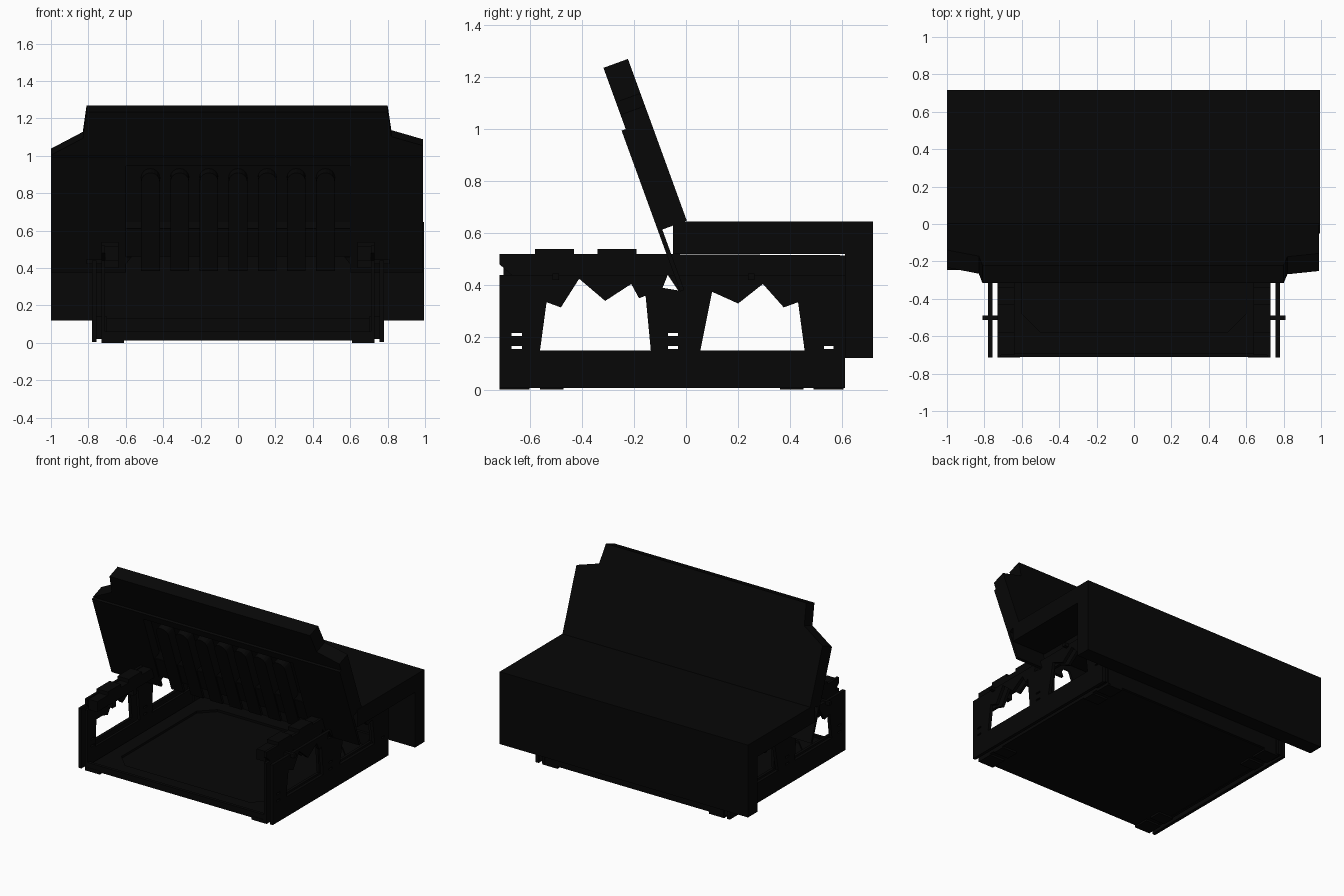
import bpy
import math
from mathutils import Matrix

if "Cube" in bpy.data.objects:
    bpy.data.objects.remove(bpy.data.objects["Cube"])

COLOR = (0.002, 0.002, 0.002, 1)
black = bpy.data.materials.new("black_plastic")
black.use_nodes = True
black.diffuse_color = COLOR
black.node_tree.nodes["Principled BSDF"].inputs["Base Color"].default_value = COLOR

# Frames mapping profile axes (u, v, depth) to the world
SIDE = Matrix(((0, 0, 1, 0), (1, 0, 0, 0), (0, 1, 0, 0), (0, 0, 0, 1)))
FLAT = Matrix.Identity(4)
s, c = math.sin(math.radians(20)), math.cos(math.radians(20))
LID = Matrix(((1, 0, 0, 0), (0, -s, -c, 0.003), (0, c, -s, 0.648), (0, 0, 0, 1)))


def plate(name, loops, d0, d1, frame):
    """Extrude a flat profile (first loop outer, others holes) from d0 to d1."""
    cu = bpy.data.curves.new(name, "CURVE")
    cu.dimensions = "2D"
    cu.fill_mode = "BOTH"
    cu.extrude = abs(d1 - d0) / 2
    for loop in loops:
        sp = cu.splines.new("POLY")
        sp.points.add(len(loop) - 1)
        for p, (u, v) in zip(sp.points, loop):
            p.co = (u, v, 0, 1)
        sp.use_cyclic_u = True
    tmp = bpy.data.objects.new(name + "_curve", cu)
    bpy.context.collection.objects.link(tmp)
    dg = bpy.context.evaluated_depsgraph_get()
    me = bpy.data.meshes.new_from_object(tmp.evaluated_get(dg))
    bpy.data.objects.remove(tmp)
    me.transform(frame @ Matrix.Translation((0, 0, (d0 + d1) / 2)))
    me.shade_flat()
    me.materials.clear()
    me.materials.append(black)
    ob = bpy.data.objects.new(name, me)
    bpy.context.collection.objects.link(ob)


def rect(u0, u1, v0, v1):
    return [(u0, v0), (u1, v0), (u1, v1), (u0, v1)]


def box(name, x0, x1, y0, y1, z0, z1):
    plate(name, [rect(x0, x1, y0, y1)], z0, z1, FLAT)


# Side wall openings with toothed upper edges, plus small slots
front_teeth = [(-.155, .36), (-.18, .35), (-.21, .405), (-.31, .34), (-.41, .425),
               (-.48, .315), (-.535, .335)]
rear_teeth = [(.43, .335), (.375, .315), (.295, .405), (.2, .33), (.1, .375)]
front_hole = [(-.56, .15), (-.135, .15)] + front_teeth
rear_hole = [(.055, .15), (.455, .15)] + rear_teeth
# The inner wall has wider openings below the teeth
front_wide = [(-.62, .14), (-.11, .14), (-.13, .36)] + front_teeth + [(-.61, .335)]
rear_wide = [(.03, .14), (.49, .14), (.48, .335)] + rear_teeth + [(.04, .375)]
pivot_hole = [(-.09, .39), (-.03, .38), (-.07, .44)]
slots = [rect(y, y + .04, z, z + .012) for y in (-.67, -.07) for z in (.155, .205)]
slots.append(rect(.53, .565, .155, .167))
inner_outline = [(-.715, .01), (.61, .01), (.61, .515), (-.19, .52), (-.19, .54),
                 (-.34, .54), (-.34, .52), (-.43, .52), (-.43, .54), (-.58, .54),
                 (-.58, .52), (-.715, .52), (-.715, .48), (-.67, .44), (-.715, .44)]
outer_outline = rect(-.715, .61, .005, .44)

for side, name in ((-1, "right"), (1, "left")):
    def span(a, b):
        return sorted((side * a, side * b))
    plate(name + "_inner_wall", [inner_outline, front_wide, rear_wide, pivot_hole]
          + slots, *span(.71, .73), SIDE)
    plate(name + "_outer_wall", [outer_outline, front_hole, rear_hole, pivot_hole]
          + slots, *span(.757, .78), SIDE)
    # Top rail with bumps and brackets
    x0, x1 = span(.64, .71)
    box(name + "_top_rail", x0, x1, -.7, .6, .44, .515)
    for y in (-.505, -.265):
        box(name + "_rail_bump", x0, x1, y - .075, y + .075, .515, .54)
        box(name + "_rail_bracket", x0, x1, y - .02, y + .02, .4, .44)
    # Pegs through both walls
    x0, x1 = span(.7, .81)
    for y in (-.5, .25):
        box(name + "_peg", x0, x1, y - .012, y + .012, .42, .445)
    box(name + "_rear_tie", *span(.7, .78), .5, .6, .02, .14)
    # Feet
    x0, x1 = span(.61, .73)
    for y0, y1 in ((-.715, -.6), (-.56, -.47), (.36, .45), (.49, .605)):
        box(name + "_foot", x0, x1, y0, y1, 0, .025)

# Tray floor, rim with chamfered recess, low front lip and rear wall
box("tray_floor", -.73, .73, -.71, .6, .013, .03)
ch = .1
recess = [(-.6 + ch, -.58), (.6 - ch, -.58), (.6, -.58 + ch), (.6, .48 - ch),
          (.6 - ch, .48), (-.6 + ch, .48), (-.6, .48 - ch), (-.6, -.58 + ch)]
plate("tray_rim", [rect(-.7, .7, -.7, .59), recess], .03, .045, FLAT)
box("front_lip", -.71, .71, -.712, -.69, .02, .06)
box("rear_wall", -.73, .73, .585, .605, .02, .13)

# Rear hood, an L-shaped cover
hood = [(-.05, .52), (.61, .52), (.61, .12), (.717, .12), (.717, .645), (-.05, .645)]
plate("rear_hood", [hood], -1, .995, SIDE)

# Raised lid: back shell, front border and thickened lower border
top = [(.99, .468), (.82, .52), (.8, .66), (-.81, .66), (-.83, .51), (-1, .415)]
bay = [(-.6, 0), (-.6, .36), (.6, .36), (.6, 0)]
plate("lid_back", [[(-1, 0), (.99, 0)] + top], 0, .05, LID)
plate("lid_border", [[(-1, 0)] + bay + [(.99, 0)] + top], .05, .1, LID)

# Front panel hangs below the lid, notched in the middle
notch = [(-.6, -.247), (-.6, -.2), (-.57, -.16), (-.6, -.16)]
mirror_notch = [(-x, y) for x, y in reversed(notch)]
plate("lid_front_panel", [[(-1, -.247)] + notch + bay + mirror_notch
                          + [(.99, -.247), (.99, .41), (-1, .41)]], .1, .117, LID)
plate("lid_apron", [rect(-.6, .6, -.16, 0)], .1, .108, LID)

# Round-topped fingers hanging from the lid
for i in range(-3, 4):
    x, r = i * .156, .05
    arc = [(x + r * math.cos(a), .27 + r * math.sin(a))
           for a in (math.pi * k / 8 for k in range(9))]
    plate("finger_rib", [[(x - r, 0), (x + r, 0)] + arc], .05, .117, LID)
    plate("finger_tip", [rect(x - r, x + r, -.24, 0)], .1, .117, LID)
